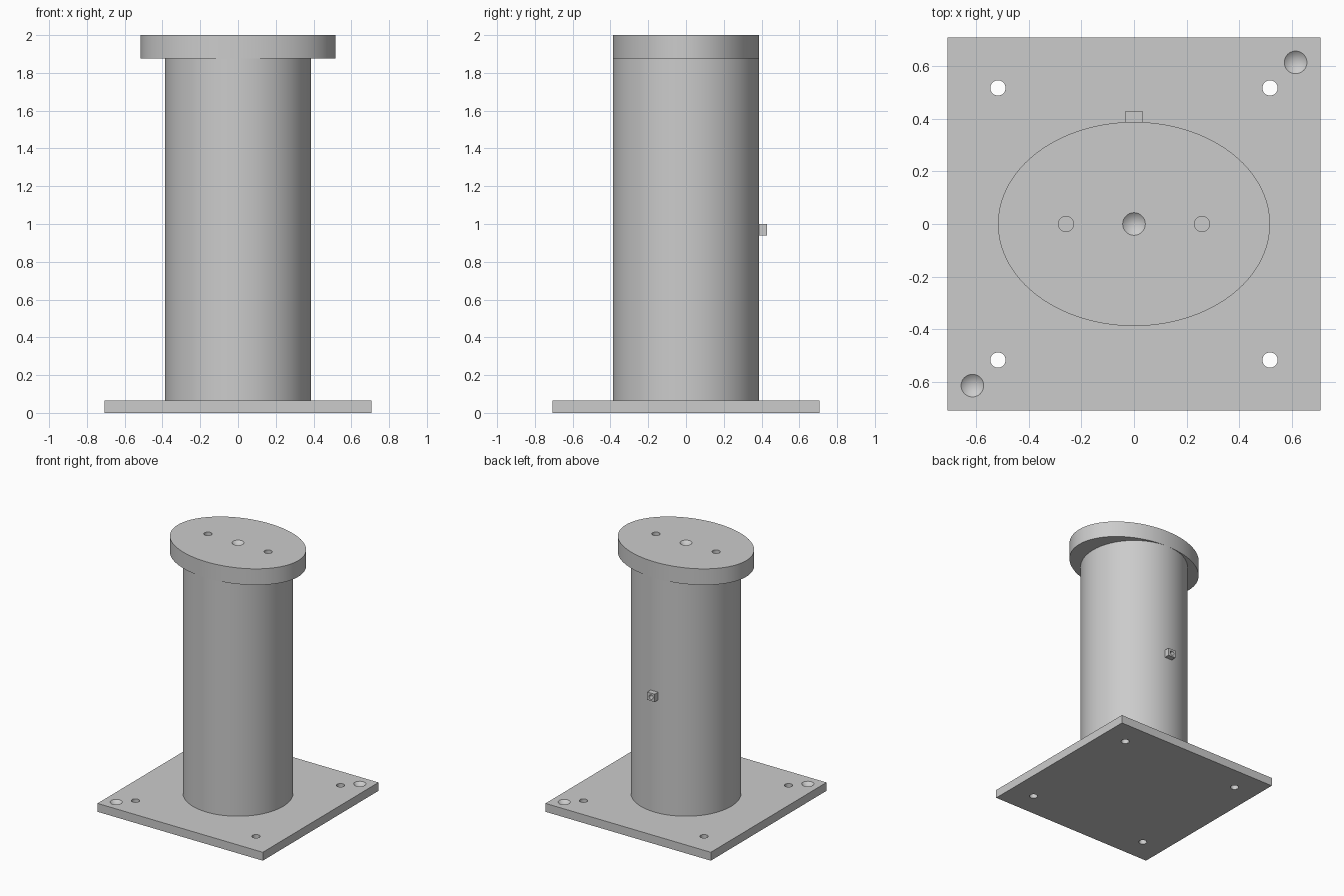
import bpy

cube = bpy.data.objects.get("Cube")
if cube:
    bpy.data.objects.remove(cube, do_unlink=True)

PLATE_TOP, CAP_BASE, TOP = 0.065, 1.875, 2.0
RADIUS = 0.387

grey = bpy.data.materials.new("plain_grey")
grey.use_nodes = True
grey.diffuse_color = (0.6, 0.6, 0.6, 1)
grey.node_tree.nodes["Principled BSDF"].inputs["Base Color"].default_value = (0.6, 0.6, 0.6, 1)


def finish(name):
    obj = bpy.context.object
    obj.name = name
    obj.data.materials.append(grey)
    bpy.ops.object.transform_apply(location=False, rotation=True, scale=True)
    return obj


def box(name, x, y, z):
    """Box from (low, high) ranges on each axis."""
    spans = (x, y, z)
    bpy.ops.mesh.primitive_cube_add(size=1, location=[sum(s) / 2 for s in spans])
    bpy.context.object.scale = [s[1] - s[0] for s in spans]
    return finish(name)


def cylinder(name, x, y, bottom, top, radius, sides=32, stretch=1):
    bpy.ops.mesh.primitive_cylinder_add(vertices=sides, radius=radius, depth=top - bottom,
                                        location=(x, y, (bottom + top) / 2))
    bpy.context.object.scale.x = stretch
    return finish(name)


def dimple(x, y, surface):
    """Conical cutter, point down, reaching slightly above the surface."""
    depth, radius, extra = 0.037, 0.043, 1.25
    bpy.ops.mesh.primitive_cone_add(vertices=32, radius1=0, radius2=radius * extra,
                                    depth=depth * extra,
                                    location=(x, y, surface - depth + depth * extra / 2))
    return finish("dimple_cutter")


def cut(obj, cutters):
    bpy.ops.object.select_all(action="DESELECT")
    obj.select_set(True)
    bpy.context.view_layer.objects.active = obj
    for cutter in cutters:
        mod = obj.modifiers.new("cut", "BOOLEAN")
        mod.operation, mod.solver, mod.object = "DIFFERENCE", "EXACT", cutter
        bpy.ops.object.modifier_apply(modifier=mod.name)
        bpy.data.objects.remove(cutter, do_unlink=True)


def smooth(obj):
    bpy.ops.object.select_all(action="DESELECT")
    obj.select_set(True)
    bpy.context.view_layer.objects.active = obj
    bpy.ops.object.shade_smooth_by_angle(angle=0.5)


# Square base plate with four through holes and two corner dimples
base = box("base_plate", (-0.707, 0.707), (-0.707, 0.707), (0, PLATE_TOP))
holes = [cylinder("hole_cutter", sx * 0.516, sy * 0.516, -0.1, 0.2, 0.029)
         for sx in (-1, 1) for sy in (-1, 1)]
cut(base, holes + [dimple(s * 0.613, s * 0.613, PLATE_TOP) for s in (-1, 1)])

# Round column
post = cylinder("column", 0, 0, PLATE_TOP, CAP_BASE, RADIUS, sides=128)

# Oval cap with two holes and a centre dimple
cap = cylinder("oval_cap", 0, 0, CAP_BASE, TOP, RADIUS, sides=128, stretch=4 / 3)
holes = [cylinder("hole_cutter", s * 0.258, 0, CAP_BASE - 0.1, TOP + 0.1, 0.029)
         for s in (-1, 1)]
cut(cap, holes + [dimple(0, 0, TOP)])

# Small socket on the back of the column, bored from behind
socket = box("rear_socket", (-0.032, 0.032), (0.37, 0.428), (0.94, 1.0))
bpy.ops.mesh.primitive_cylinder_add(vertices=32, radius=0.017, depth=0.08,
                                    location=(0, 0.43, 0.97), rotation=(1.5708, 0, 0))
cut(socket, [finish("bore_cutter")])

for part in (base, post, cap, socket):
    smooth(part)
